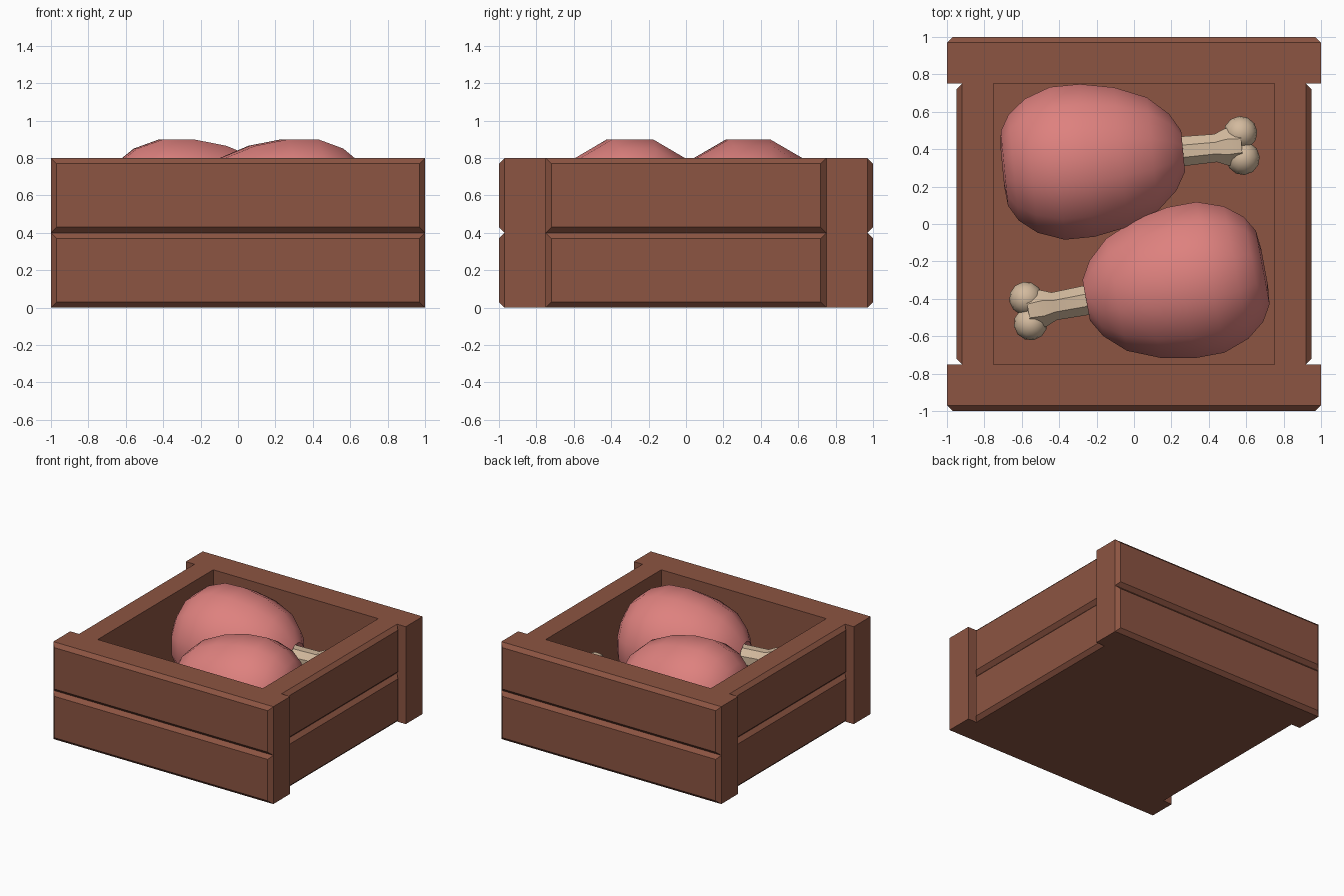
import bpy, bmesh
from math import pi, cos, sin, radians
from mathutils import Matrix, Vector

if "Cube" in bpy.data.objects:
    bpy.data.objects.remove(bpy.data.objects["Cube"])


def material(name, rgb):
    m = bpy.data.materials.new(name)
    m.diffuse_color = (*rgb, 1)
    m.use_nodes = True
    m.node_tree.nodes["Principled BSDF"].inputs["Base Color"].default_value = m.diffuse_color
    return m


WOOD = material("brown_wood", (0.262, 0.089, 0.054))
MEAT = material("pink_meat", (0.73, 0.22, 0.21))
BONE = material("cream_bone", (0.65, 0.49, 0.34))


def finish(name, bm, mat, matrix=Matrix(), smooth=None):
    bmesh.ops.recalc_face_normals(bm, faces=bm.faces)
    me = bpy.data.meshes.new(name)
    bm.to_mesh(me)
    bm.free()
    me.materials.append(mat)
    ob = bpy.data.objects.new(name, me)
    bpy.context.collection.objects.link(ob)
    ob.matrix_world = matrix
    if smooth:
        bpy.ops.object.select_all(action='DESELECT')
        ob.select_set(True)
        bpy.context.view_layer.objects.active = ob
        bpy.ops.object.shade_smooth_by_angle(angle=radians(smooth))
    return ob


def skin(bm, rings):
    """Join successive vertex rings and cap both ends."""
    rings = [[bm.verts.new(p) for p in r] for r in rings]
    n = len(rings[0])
    for a, b in zip(rings, rings[1:]):
        for i in range(n):
            bm.faces.new((a[i], a[(i + 1) % n], b[(i + 1) % n], b[i]))
    bm.faces.new(rings[0])
    bm.faces.new(rings[-1])


def plank(name, half, inner, outer, z0, yaw, c=0.03):
    """Board facing -y with a bevelled outer face, turned about z."""
    def rect(y, i):
        a, b, t = half - i, z0 + i, z0 + 0.4 - i
        return [(-a, y, b), (a, y, b), (a, y, t), (-a, y, t)]
    bm = bmesh.new()
    skin(bm, [rect(-inner, 0), rect(c - outer, 0), rect(-outer, c)])
    finish(name, bm, WOOD, Matrix.Rotation(radians(yaw), 4, 'Z'))


# Crate walls, two boards high
for level, z in (("lower", 0), ("upper", 0.4)):
    plank(f"front_{level}_plank", 1.0, 0.75, 1.0, z, 0)
    plank(f"back_{level}_plank", 1.0, 0.75, 1.0, z, 180)
    plank(f"right_{level}_plank", 0.75, 0.75, 0.95, z, 90)
    plank(f"left_{level}_plank", 0.75, 0.75, 0.95, z, -90)

# Crate floor
bm = bmesh.new()
skin(bm, [[(x * 0.75, y * 0.75, z) for x, y in ((-1, -1), (1, -1), (1, 1), (-1, 1))]
          for z in (0, 0.08)])
finish("crate_floor", bm, WOOD)


def lathe(bm, profile, n):
    """Revolve (position, half width) pairs about x, with flats on top."""
    k = 1 / cos(pi / n)
    skin(bm, [[(u, r * k * cos((i + .5) * 2 * pi / n), r * k * sin((i + .5) * 2 * pi / n))
               for i in range(n)] for u, r in profile])


# Meat outline from fat end to the lip around the bone
MEAT_PROFILE = [(-0.405, 0.10), (-0.395, 0.20), (-0.345, 0.285), (-0.25, 0.36),
                (-0.11, 0.41), (0.05, 0.41), (0.23, 0.375), (0.40, 0.305),
                (0.51, 0.205), (0.565, 0.11), (0.52, 0.08)]


def drumstick(name, x, y, yaw):
    place = Matrix.Translation((x, y, 0.49)) @ Matrix.Rotation(radians(yaw), 4, 'Z')
    bm = bmesh.new()
    lathe(bm, MEAT_PROFILE, 12)
    finish(name + "_meat", bm, MEAT, place, 50)
    # Bone shaft flaring into the knuckle
    bm = bmesh.new()
    lathe(bm, [(0.45, 0.082), (0.74, 0.075), (0.80, 0.10), (0.88, 0.09)], 8)
    finish(name + "_bone_shaft", bm, BONE, place, 35)
    # Two knuckle lobes
    bm = bmesh.new()
    for s in (-1, 1):
        bmesh.ops.create_uvsphere(bm, u_segments=12, v_segments=8, radius=0.09,
                                  matrix=Matrix.Translation((0.88, s * 0.068, 0)))
    finish(name + "_bone_knuckle", bm, BONE, place, 50)


drumstick("back_drumstick", -0.30, 0.335, 5.5)
drumstick("front_drumstick", 0.30, -0.305, 190.5)
